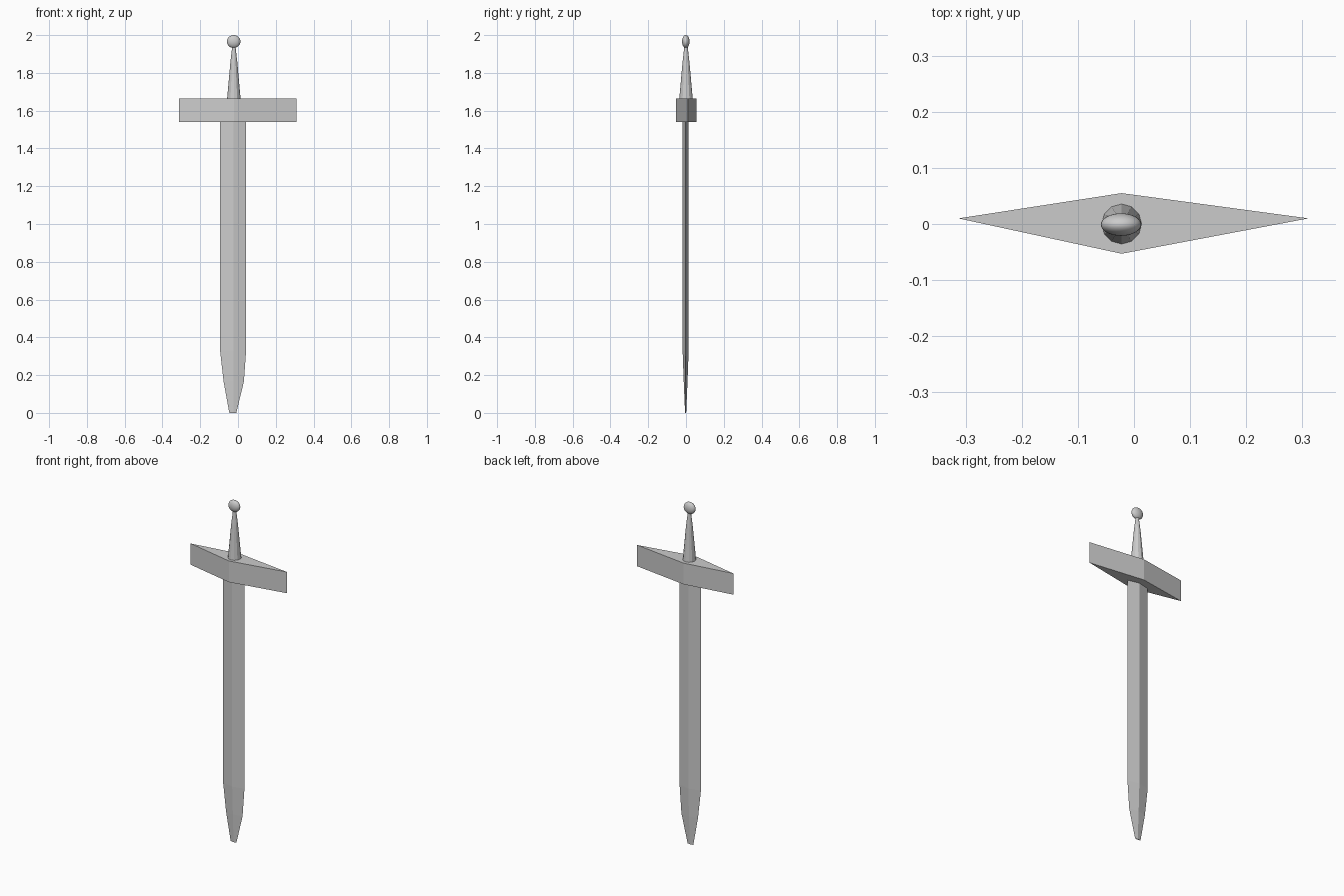
import bpy, math

if "Cube" in bpy.data.objects:
    bpy.data.objects.remove(bpy.data.objects["Cube"])

AXIS_X = -0.022


def loft(name, rings):
    """Closed solid from matching rings of points, bottom to top."""
    n = len(rings[0])
    verts = [p for ring in rings for p in ring]
    faces = [list(range(n))[::-1], [len(verts) - n + i for i in range(n)]]
    for r in range(len(rings) - 1):
        for i in range(n):
            j = (i + 1) % n
            faces.append([r * n + i, r * n + j, (r + 1) * n + j, (r + 1) * n + i])
    mesh = bpy.data.meshes.new(name)
    mesh.from_pydata(verts, [], faces)
    obj = bpy.data.objects.new(name, mesh)
    bpy.context.collection.objects.link(obj)
    return obj


def diamond(x0, x1, y_half, y_side, z, x_mid=AXIS_X, y_mid=0.0):
    return [(x0, y_side, z), (x_mid, y_mid - y_half, z),
            (x1, y_side, z), (x_mid, y_mid + y_half, z)]


# Blade: diamond section narrowing to a blunt tip
blade = [(0.0, -0.046, -0.009, 0.003), (0.165, -0.076, 0.031, 0.010),
         (0.33, -0.095, 0.043, 0.016), (1.545, -0.095, 0.043, 0.016)]
loft("blade", [diamond(x0, x1, h, -0.002, z, -0.025, -0.002)
               for z, x0, x1, h in blade])

# Crossguard: slightly skewed diamond block
loft("crossguard", [diamond(-0.313, 0.311, 0.054, 0.01, z, AXIS_X, 0.001)
                    for z in (1.54, 1.664)])

# Grip: tapered twelve-sided handle
profile = [(1.66, 0.036), (1.77, 0.026), (1.86, 0.018), (1.92, 0.011), (1.94, 0.009)]
loft("grip", [[(AXIS_X + r * math.cos(math.tau * i / 12),
                r * math.sin(math.tau * i / 12), z) for i in range(12)]
              for z, r in profile])

# Pommel: flattened smooth ball
bpy.ops.mesh.primitive_uv_sphere_add(segments=32, ring_count=16, radius=1,
                                     location=(AXIS_X - 0.001, -0.001, 1.966))
pommel = bpy.context.object
pommel.name = "pommel"
pommel.scale = (0.036, 0.02, 0.034)
bpy.ops.object.shade_smooth()
